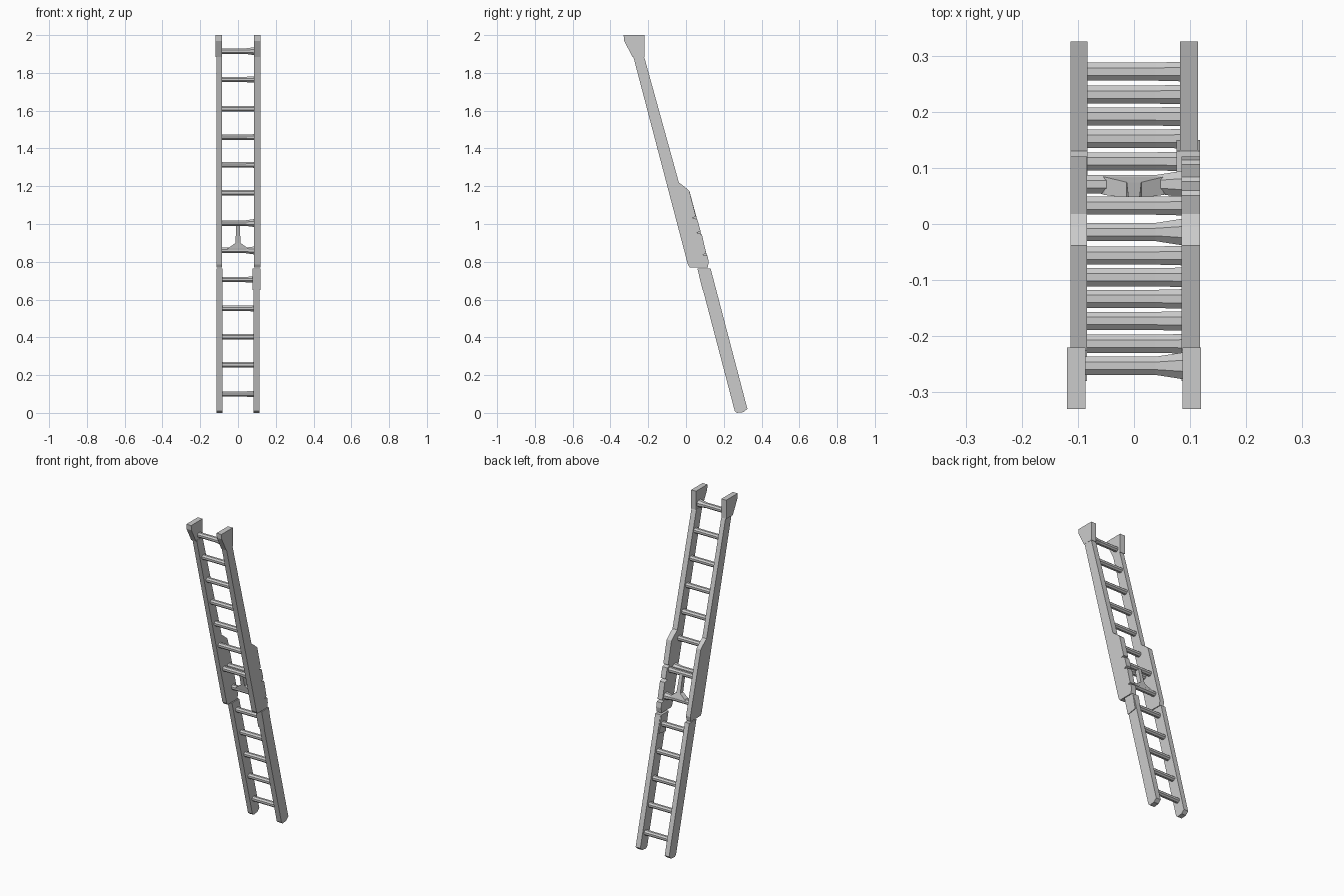
import bpy, bmesh, math
from mathutils import Vector

if "Cube" in bpy.data.objects:
    bpy.data.objects.remove(bpy.data.objects["Cube"])


def prism(name, profile, x0, x1):
    """Extrude a (y, z) outline from x0 to x1."""
    bm = bmesh.new()
    face = bm.faces.new([bm.verts.new((x0, y, z)) for y, z in profile])
    ext = bmesh.ops.extrude_face_region(bm, geom=[face])
    for v in ext["geom"]:
        if isinstance(v, bmesh.types.BMVert):
            v.co.x = x1
    return finish(name, bm)


def loft(name, rings):
    """Skin a list of equal-length vertex rings and cap the ends."""
    bm = bmesh.new()
    loops = [[bm.verts.new(p) for p in r] for r in rings]
    n = len(loops[0])
    for a, b in zip(loops, loops[1:]):
        for i in range(n):
            bm.faces.new((a[i], a[(i + 1) % n], b[(i + 1) % n], b[i]))
    bm.faces.new(loops[0])
    bm.faces.new(loops[-1])
    return finish(name, bm)


def finish(name, bm):
    bmesh.ops.recalc_face_normals(bm, faces=bm.faces)
    me = bpy.data.meshes.new(name)
    bm.to_mesh(me)
    bm.free()
    ob = bpy.data.objects.new(name, me)
    bpy.context.collection.objects.link(ob)
    return ob


# Side outlines of the rails
lower = [(0.258, 0.01), (0.27, 0.0), (0.305, 0.004), (0.325, 0.022),
         (0.32, 0.04), (0.13, 0.765), (0.06, 0.765)]
upper_front = [(-0.22, 1.88), (-0.225, 1.89), (-0.28, 1.89), (0.01, 0.785), (0.02, 0.77)]
back_plain = [(0.115, 0.77), (0.12, 0.80), (0.018, 1.175), (-0.005, 1.195), (-0.038, 1.22)]
back_notched = [(0.115, 0.77), (0.12, 0.80), (0.114, 0.832), (0.088, 0.836), (0.107, 0.845),
                (0.084, 0.945), (0.058, 0.953), (0.077, 0.963),
                (0.06, 1.025), (0.035, 1.033), (0.052, 1.04),
                (0.018, 1.175), (-0.005, 1.195), (-0.038, 1.22)]
hook = [(-0.33, 2.0), (-0.22, 2.0), (-0.22, 1.885), (-0.283, 1.885), (-0.328, 1.97)]

# Rails and top hooks
prism("lower_rail_left", lower, -0.113, -0.083)
prism("lower_rail_right", lower, 0.082, 0.114)
prism("upper_rail_left", upper_front + back_plain, -0.113, -0.084)
prism("upper_rail_right", upper_front + back_notched, 0.085, 0.118)
for side, s in (("left", -1), ("right", 1)):
    prism("top_hook_" + side, hook, s * 0.086, s * 0.119)
# Sliding catch on the right rail's lower part
prism("rail_catch", [(0.06, 0.765), (0.13, 0.765), (0.15, 0.66), (0.088, 0.65)], 0.076, 0.118)


# Rungs: eight-sided bars, optionally flared at the right end
def rung(name, y, z, flare=1.0):
    def ring(x, k):
        return [Vector((x, y + 0.0175 * k * math.cos(a), z + 0.0155 * k * math.sin(a)))
                for a in (math.radians(22.5 + 45 * i) for i in range(8))]
    loft(name, [ring(-0.09, 1), ring(0.038, 1), ring(0.09, flare)])


def lower_y(z):
    return 0.298 - 0.264 * z


def upper_y(z):
    return 0.249 - 0.262 * z


for i, z in enumerate((0.10, 0.255, 0.403, 0.553, 0.706, 0.86, 1.005)):
    rung("lower_rung_%d" % (i + 1), lower_y(z), z, 1.5 if z == 0.86 else 1.08)
for i, z in enumerate((1.005, 1.165, 1.313, 1.46, 1.61, 1.765, 1.915)):
    rung("upper_rung_%d" % (i + 1), upper_y(z), z, 1.5 if z in (1.005, 1.915) else 1.08)


# Pulley bracket between the two middle rungs
def slab(z, hx, hy):
    y = lower_y(z)
    return [(-hx, y - hy, z), (hx, y - hy, z), (hx, y + hy, z), (-hx, y + hy, z)]


loft("pulley_bracket", [slab(0.862, 0.06, 0.016), slab(0.872, 0.052, 0.016),
                        slab(0.90, 0.013, 0.014), slab(1.0, 0.01, 0.014)])
